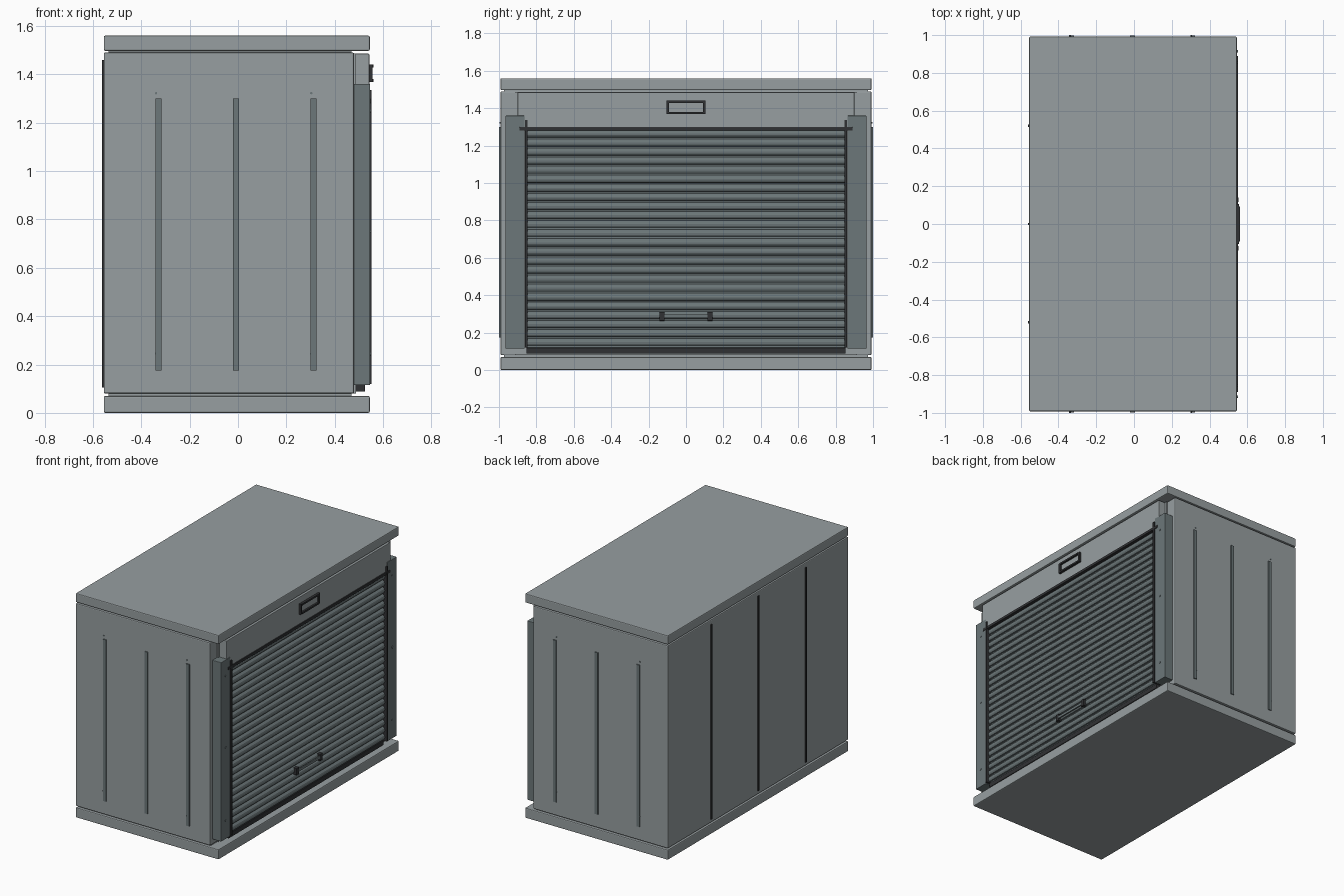
import bpy, bmesh, math
from mathutils import Matrix

if "Cube" in bpy.data.objects:
    bpy.data.objects.remove(bpy.data.objects["Cube"])


def material(name, rgb):
    m = bpy.data.materials.new(name)
    m.diffuse_color = (*rgb, 1)
    m.use_nodes = True
    m.node_tree.nodes["Principled BSDF"].inputs["Base Color"].default_value = m.diffuse_color
    return m


LIGHT = material("light grey panel", (0.31, 0.345, 0.355))
MID = material("slate grey metal", (0.15, 0.185, 0.192))
DARK = material("charcoal trim", (0.03, 0.031, 0.034))


def finish(name, bm, mat):
    bmesh.ops.recalc_face_normals(bm, faces=bm.faces)
    me = bpy.data.meshes.new(name)
    bm.to_mesh(me)
    bm.free()
    me.materials.append(mat)
    ob = bpy.data.objects.new(name, me)
    bpy.context.collection.objects.link(ob)
    return ob


def box(name, x, y, z, mat, bevel=0.0):
    """Box from (min, max) ranges."""
    bm = bmesh.new()
    bmesh.ops.create_cube(bm, size=1)
    for v in bm.verts:
        for i, r in enumerate((x, y, z)):
            v.co[i] = r[0] if v.co[i] < 0 else r[1]
    if bevel:
        bmesh.ops.bevel(bm, geom=bm.edges[:], offset=bevel, segments=2,
                        profile=0.5, affect='EDGES')
    return finish(name, bm, mat)


def rivet(name, loc, axis, mat, r=0.007, depth=0.008):
    """Short cylinder lying along the x or y axis."""
    bm = bmesh.new()
    rot = Matrix.Rotation(math.pi / 2, 4, 'Y' if axis == 'x' else 'X')
    bmesh.ops.create_cone(bm, cap_ends=True, segments=12, radius1=r, radius2=r,
                          depth=depth, matrix=Matrix.Translation(loc) @ rot)
    return finish(name, bm, mat)


def mirrored(r, s):
    return tuple(sorted((r[0] * s, r[1] * s)))


# Base, cabinet body and lid, joined by a recessed core
FULL_X, FULL_Y = (-0.555, 0.545), (-0.992, 0.992)
box("base_slab", FULL_X, FULL_Y, (0, 0.07), LIGHT, 0.006)
box("lid_slab", FULL_X, FULL_Y, (1.497, 1.56), LIGHT, 0.006)
box("cabinet_body", (-0.555, 0.48), FULL_Y, (0.08, 1.49), LIGHT, 0.006)
box("recessed_core", (-0.535, 0.47), (-0.972, 0.972), (0.05, 1.51), LIGHT)
box("door_surround", (0.47, 0.488), (-0.915, 0.915), (0.08, 1.487), LIGHT)

# Header above the shutter
box("header_panel", (0.475, 0.543), (-0.9, 0.9), (1.285, 1.485), LIGHT, 0.003)

# Roller shutter: repeated curved slat profile swept across the opening
SLATS, Z0, Z1 = 24, 0.12, 1.285
pitch = (Z1 - Z0) / SLATS
slat = [(0.0, 0.519), (0.16, 0.519), (0.2, 0.529), (0.4, 0.535),
        (0.6, 0.536), (0.8, 0.533), (0.96, 0.525)]
profile = [(x, Z0 + (i + t) * pitch) for i in range(SLATS) for t, x in slat]
profile += [(0.519, Z1), (0.49, Z1), (0.49, Z0)]
bm = bmesh.new()
face = bm.faces.new([bm.verts.new((x, -0.853, z)) for x, z in profile])
new = bmesh.ops.extrude_face_region(bm, geom=[face])["geom"]
bmesh.ops.translate(bm, vec=(0, 1.706, 0),
                    verts=[g for g in new if isinstance(g, bmesh.types.BMVert)])
finish("roller_shutter", bm, MID)
box("shutter_bottom_bar", (0.475, 0.525), (-0.853, 0.853), (0.088, 0.12), DARK, 0.003)
box("shutter_top_rail", (0.52, 0.55), (-0.89, 0.89), (1.28, 1.299), DARK, 0.002)

# Jambs, guide tracks and their rivets on both sides
for s in (-1, 1):
    box("door_jamb", (0.475, 0.546), mirrored((0.863, 0.965), s), (0.115, 1.36), MID, 0.003)
    box("guide_track", (0.49, 0.551), mirrored((0.848, 0.862), s), (0.12, 1.336), DARK)
    for z in (0.245, 0.75, 1.25):
        rivet("jamb_rivet", (0.546, s * 0.915, z), 'x', MID)

# Lift handle
for s in (-1, 1):
    box("handle_bracket", (0.525, 0.552), mirrored((0.115, 0.143), s), (0.263, 0.311), DARK, 0.003)
box("handle_grip", (0.54, 0.55), (-0.12, 0.12), (0.278, 0.297), MID, 0.003)

# Label holder on the header
for s in (-1, 1):
    box("label_frame_side", (0.54, 0.557), mirrored((0.09, 0.105), s), (1.368, 1.44), DARK)
for z in ((1.368, 1.38), (1.428, 1.44)):
    box("label_frame_rail", (0.54, 0.56), (-0.092, 0.092), z, DARK)
box("label_plate", (0.54, 0.547), (-0.09, 0.09), (1.38, 1.428), LIGHT)

# Ribs and rivets on the two end walls
for s in (-1, 1):
    for x in (-0.329, -0.008, 0.312):
        box("end_wall_rib", (x - 0.012, x + 0.012), mirrored((0.985, 0.999), s),
            (0.175, 1.3), MID)
    for x in (-0.339, 0.303):
        rivet("end_wall_rivet", (x, s * 0.992, 1.322), 'y', MID, 0.005)
        rivet("rib_rivet", (x, s * 0.996, 0.245), 'y', MID, 0.005)

# Seam strips on the back wall
for y in (-0.52, 0, 0.52):
    box("back_seam_strip", (-0.562, -0.55), (y - 0.006, y + 0.006), (0.105, 1.46), DARK)
